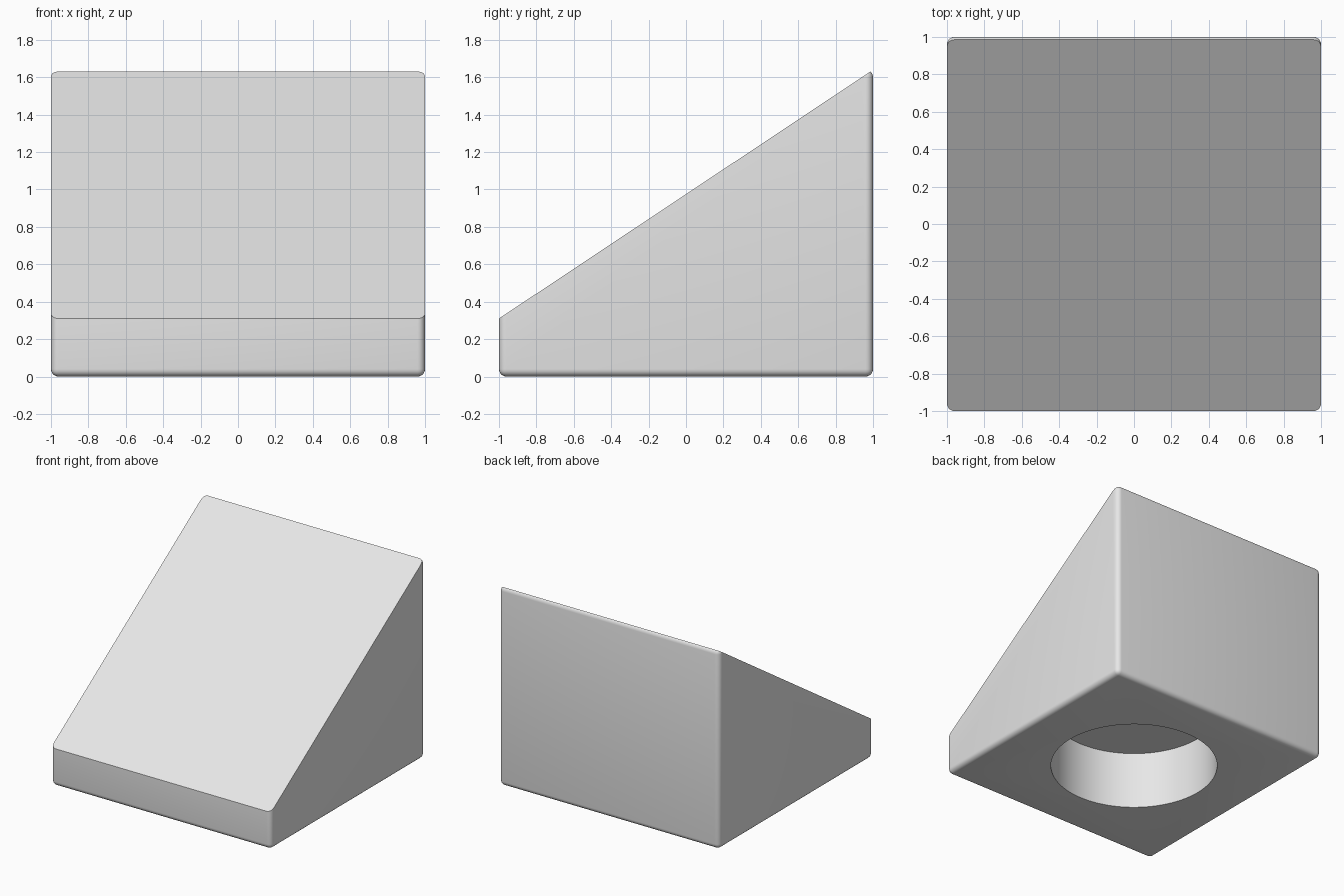
import bpy, bmesh, math
from mathutils import Matrix, Vector

if "Cube" in bpy.data.objects:
    bpy.data.objects.remove(bpy.data.objects["Cube"])

HEIGHT = 1.64
RADIUS = 0.04

grey = bpy.data.materials.new("light grey")
grey.diffuse_color = (0.8, 0.8, 0.8, 1)
grey.use_nodes = True
grey.node_tree.nodes["Principled BSDF"].inputs["Base Color"].default_value = grey.diffuse_color


def make_object(name, bm):
    bmesh.ops.recalc_face_normals(bm, faces=bm.faces[:])
    mesh = bpy.data.meshes.new(name)
    bm.to_mesh(mesh)
    bm.free()
    obj = bpy.data.objects.new(name, mesh)
    bpy.context.collection.objects.link(obj)
    mesh.materials.append(grey)
    return obj


# Rounded block, sliced by the sloping top plane
bm = bmesh.new()
bmesh.ops.create_cube(bm, size=1, matrix=Matrix.Translation((0, 0, HEIGHT / 2))
                      @ Matrix.Diagonal((2, 2, HEIGHT, 1)))
bmesh.ops.bevel(bm, geom=bm.edges[:], offset=RADIUS, segments=5, profile=0.5,
                affect='EDGES')
front, back = Vector((0, -1, 0.31)), Vector((0, 0.985, 1.63))
normal = Vector((1, 0, 0)).cross(back - front)
bmesh.ops.bisect_plane(bm, geom=bm.verts[:] + bm.edges[:] + bm.faces[:],
                       plane_co=front, plane_no=normal, clear_outer=True)
bmesh.ops.holes_fill(bm, edges=[e for e in bm.edges if e.is_boundary], sides=0)
wedge = make_object("wedge_block", bm)

# Round blind hole in the underside
bm = bmesh.new()
bmesh.ops.create_cone(bm, cap_ends=True, segments=96, radius1=0.626, radius2=0.626,
                      depth=0.967, matrix=Matrix.Translation((0, 0, -0.0165)))
cutter = make_object("hole_cutter", bm)
cutter.hide_render = True
hole = wedge.modifiers.new("hole", 'BOOLEAN')
hole.operation = 'DIFFERENCE'
hole.solver = 'EXACT'
hole.object = cutter

bpy.ops.object.select_all(action='DESELECT')
wedge.select_set(True)
bpy.context.view_layer.objects.active = wedge
bpy.ops.object.modifier_apply(modifier=hole.name)
bpy.data.objects.remove(cutter)
bpy.ops.object.shade_smooth_by_angle(angle=math.radians(30))
